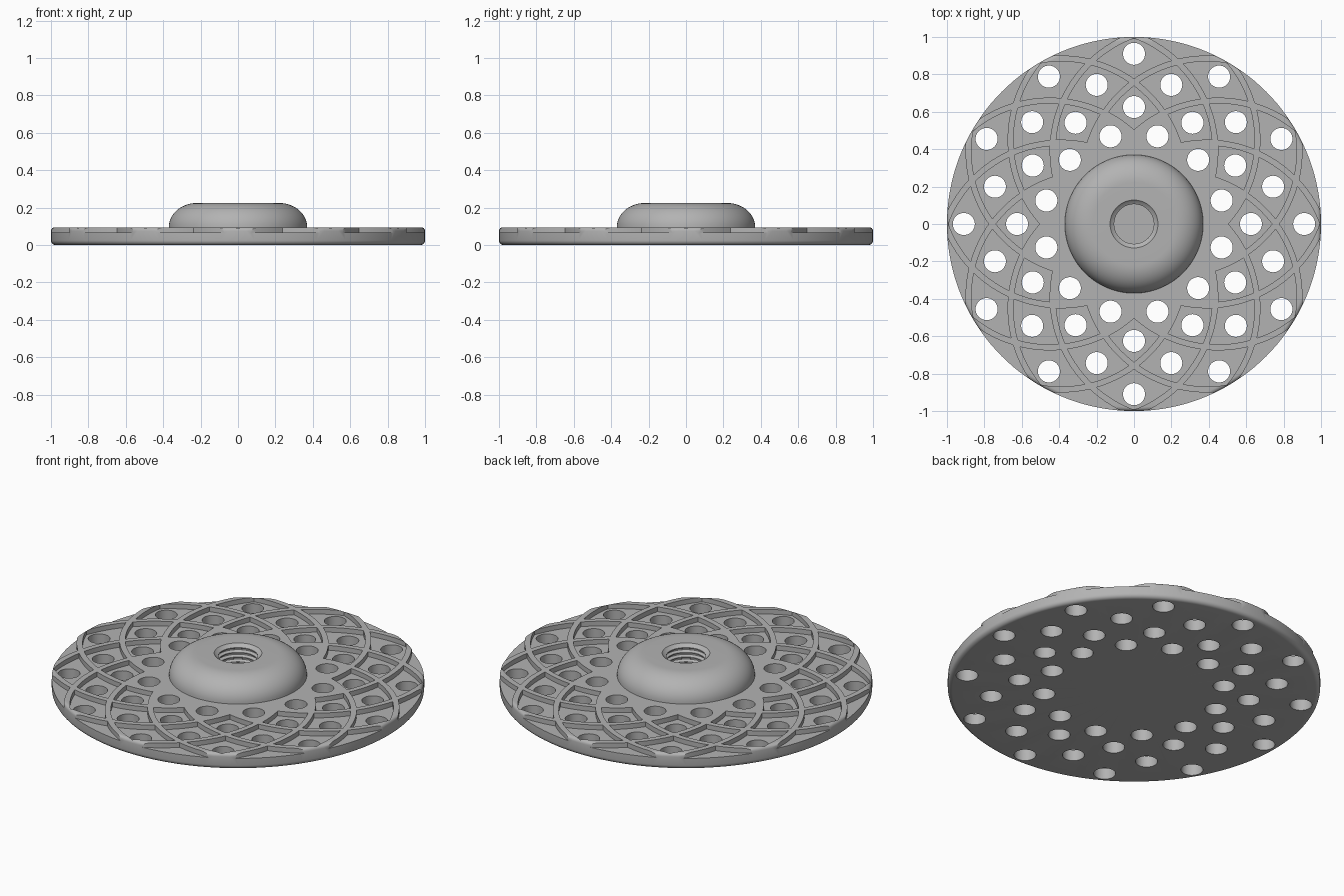
import bpy, bmesh, math
from mathutils import Vector, Matrix

old = bpy.data.objects.get("Cube")
if old:
    bpy.data.objects.remove(old)

grey = bpy.data.materials.new("grey")
grey.use_nodes = True
grey.diffuse_color = (0.45, 0.45, 0.45, 1)
grey.node_tree.nodes["Principled BSDF"].inputs["Base Color"].default_value = grey.diffuse_color

TOP, FLOOR = 0.095, 0.067      # rib height and pocket floor
OFFSET, RADIUS, HALF = 0.45, 0.66, 0.016   # twelve overlapping rib circles


def make_object(name, bm):
    bmesh.ops.recalc_face_normals(bm, faces=bm.faces)
    mesh = bpy.data.meshes.new(name)
    bm.to_mesh(mesh)
    bm.free()
    mesh.materials.append(grey)
    obj = bpy.data.objects.new(name, mesh)
    bpy.context.collection.objects.link(obj)
    return obj


def arc(cx, cz, rx, rz, start, end, steps):
    """Points along an elliptical arc in the profile plane."""
    angles = [math.radians(start + (end - start) * i / steps) for i in range(steps + 1)]
    return [(cx + rx * math.cos(a), cz + rz * math.sin(a)) for a in angles]


def lathe(name, profile, segments=144):
    """Closed solid turned from a profile that starts and ends on the axis."""
    bm = bmesh.new()
    bottom = bm.verts.new((0, 0, profile[0][1]))
    top = bm.verts.new((0, 0, profile[-1][1]))
    columns = []
    for s in range(segments):
        a = math.tau * s / segments
        columns.append([bm.verts.new((r * math.cos(a), r * math.sin(a), z))
                        for r, z in profile[1:-1]])
    for s in range(segments):
        here, there = columns[s - 1], columns[s]
        bm.faces.new((bottom, there[0], here[0]))
        bm.faces.new((top, here[-1], there[-1]))
        for i in range(len(here) - 1):
            bm.faces.new((here[i], there[i], there[i + 1], here[i + 1]))
    return make_object(name, bm)


def polar(radius, angle):
    a = math.radians(angle)
    return Vector((math.cos(a), math.sin(a))) * radius


def crossing(first, second, heading):
    """Crossing of two circles (angle, radius) on the side of the heading."""
    p, q = polar(OFFSET, first[0]), polar(OFFSET, second[0])
    d = q - p
    along = (d.length_squared + first[1] ** 2 - second[1] ** 2) / (2 * d.length)
    up = math.sqrt(first[1] ** 2 - along ** 2)
    u = d.normalized()
    n = Vector((-u.y, u.x))
    return max([p + u * along + n * up, p + u * along - n * up],
               key=lambda v: v.dot(heading))


def circle_path(circle, start, end, steps=8):
    c = polar(OFFSET, circle[0])
    return [c + (start - c).lerp(end - c, i / steps).normalized() * circle[1]
            for i in range(steps)]


def add_pocket(bm, angle, count):
    """Four-sided cell between ribs, lying inside `count` of the circles."""
    near, far = 15 * (count - 1), 15 * (count + 1)
    loop = [(angle + far, RADIUS + HALF), (angle - near, RADIUS - HALF),
            (angle + near, RADIUS - HALF), (angle - far, RADIUS + HALF)]
    corners = [crossing(loop[i - 1], loop[i], polar(1, angle)) for i in range(4)]
    points = []
    for i in range(4):
        points += circle_path(loop[i], corners[i], corners[(i + 1) % 4])
    low = [bm.verts.new((p.x, p.y, FLOOR)) for p in points]
    high = [bm.verts.new((p.x, p.y, FLOOR + 0.1)) for p in points]
    bm.faces.new(low)
    bm.faces.new(high)
    for i in range(len(points)):
        bm.faces.new((low[i - 1], low[i], high[i], high[i - 1]))


def cut(target, bm):
    cutter = make_object("cutter", bm)
    cutter.hide_render = True
    mod = target.modifiers.new("cut", "BOOLEAN")
    mod.operation, mod.solver, mod.object = "DIFFERENCE", "EXACT", cutter
    bpy.context.view_layer.objects.active = target
    bpy.ops.object.modifier_apply(modifier=mod.name)
    bpy.data.objects.remove(cutter)


# Disc, domed hub and blind threaded bore in one turned profile
profile = [(0, 0)] + arc(0.975, 0.025, 0.025, 0.025, -90, 0, 5)
profile += arc(0.98, TOP - 0.02, 0.02, 0.02, 0, 90, 4)
profile += arc(0.22, TOP, 0.15, 0.13, 0, 90, 14)
profile += [(0.128, 0.225), (0.118, 0.215)]
for turn in range(5):
    z = 0.208 - 0.028 * turn
    profile += [(0.106, z), (0.106, z - 0.006), (0.122, z - 0.014), (0.122, z - 0.02)]
profile += [(0.106, 0.06), (0, 0.06)]
disc = lathe("backing_disc", profile)

# Pockets that leave the crossing ribs standing
pockets = bmesh.new()
for count in (2, 3, 4, 5):
    for k in range(12):
        add_pocket(pockets, 30 * k + (15 if count % 2 == 0 else 0), count)
cut(disc, pockets)

# Four staggered rings of through holes
holes = bmesh.new()
for ring, radius in enumerate((0.91, 0.77, 0.625, 0.485)):
    for k in range(12):
        spot = polar(radius, 30 * k + 15 * (ring % 2))
        bmesh.ops.create_cone(holes, cap_ends=True, segments=32, radius1=0.059,
                              radius2=0.059, depth=0.3,
                              matrix=Matrix.Translation((spot.x, spot.y, 0.05)))
cut(disc, holes)

bpy.ops.object.select_all(action="DESELECT")
disc.select_set(True)
bpy.context.view_layer.objects.active = disc
bpy.ops.object.shade_smooth_by_angle(angle=math.radians(30))
